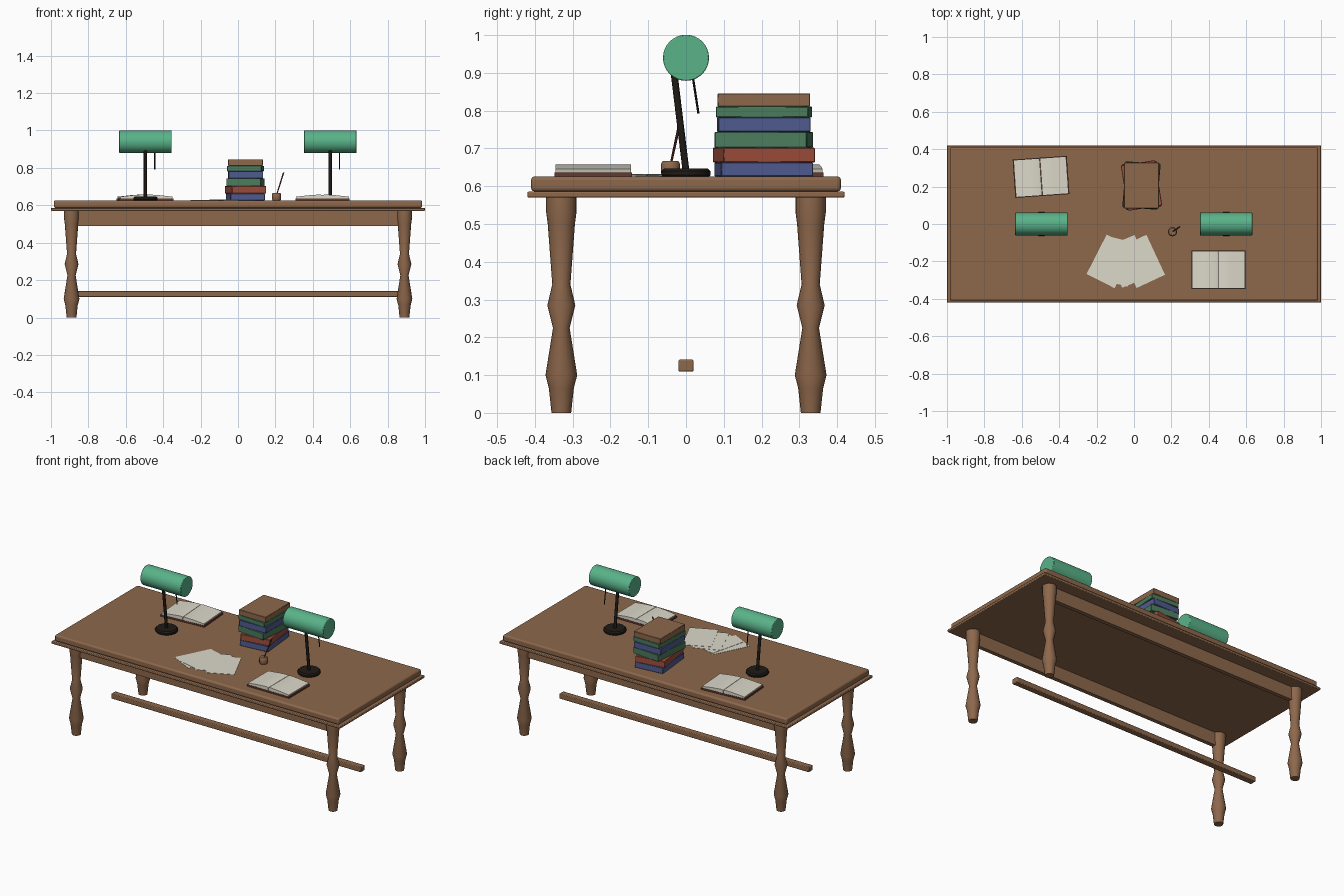
import bpy, bmesh, math
from mathutils import Vector

if "Cube" in bpy.data.objects:
    bpy.data.objects.remove(bpy.data.objects["Cube"])


def material(name, r, g, b):
    m = bpy.data.materials.new(name)
    m.diffuse_color = (r, g, b, 1)
    m.use_nodes = True
    m.node_tree.nodes["Principled BSDF"].inputs["Base Color"].default_value = m.diffuse_color
    return m


WOOD = material("wood", 0.27, 0.138, 0.072)
SHADE = material("lamp green", 0.10, 0.45, 0.25)
BLACK = material("dark metal", 0.014, 0.011, 0.008)
PAPER = material("paper", 0.72, 0.69, 0.59)
RED = material("book red", 0.34, 0.075, 0.045)
GREEN = material("book green", 0.07, 0.20, 0.11)
BLUE = material("book blue", 0.08, 0.105, 0.28)
COVER = material("dark cover", 0.13, 0.04, 0.025)


def finish(name, bm, mat, bevel=0, segments=2, smooth=True):
    bmesh.ops.recalc_face_normals(bm, faces=bm.faces)
    me = bpy.data.meshes.new(name)
    bm.to_mesh(me)
    bm.free()
    me.materials.append(mat)
    ob = bpy.data.objects.new(name, me)
    bpy.context.collection.objects.link(ob)
    if bevel:
        mod = ob.modifiers.new("bevel", 'BEVEL')
        mod.width = bevel
        mod.segments = segments
    if smooth:
        bpy.ops.object.select_all(action='DESELECT')
        ob.select_set(True)
        bpy.context.view_layer.objects.active = ob
        bpy.ops.object.shade_smooth_by_angle(angle=math.radians(35))
    return ob


def box(name, centre, size, mat, bevel=0, rot=0, segments=2):
    bm = bmesh.new()
    bmesh.ops.create_cube(bm, size=1)
    bmesh.ops.scale(bm, vec=size, verts=bm.verts)
    ob = finish(name, bm, mat, bevel, segments)
    ob.location = centre
    ob.rotation_euler.z = math.radians(rot)
    return ob


def rod(name, a, b, r1, r2, mat, sides=12, bevel=0):
    a, b = Vector(a), Vector(b)
    bm = bmesh.new()
    bmesh.ops.create_cone(bm, cap_ends=True, segments=sides, radius1=r1, radius2=r2, depth=(b - a).length)
    ob = finish(name, bm, mat, bevel)
    ob.location = (a + b) / 2
    ob.rotation_euler = (b - a).to_track_quat('Z', 'Y').to_euler()
    return ob


def lathe(name, profile, mat, centre, sides=16):
    bm = bmesh.new()
    rings = [[bm.verts.new((r * math.cos(t), r * math.sin(t), z))
              for t in (2 * math.pi * i / sides for i in range(sides))] for r, z in profile]
    for lo, hi in zip(rings, rings[1:]):
        for i in range(sides):
            j = (i + 1) % sides
            bm.faces.new((lo[i], lo[j], hi[j], hi[i]))
    bm.faces.new(rings[0])
    bm.faces.new(rings[-1])
    ob = finish(name, bm, mat)
    ob.location = centre
    return ob


TOP = 0.626

# Table top, aprons and stretcher
box("table_top", (0, 0, 0.606), (1.97, 0.82, 0.04), WOOD, 0.01, segments=3)
box("table_top_lip", (0, 0, 0.578), (2.0, 0.84, 0.016), WOOD, 0.004)
for y, side in ((-0.33, "front"), (0.33, "back")):
    box(side + "_apron", (0, y, 0.532), (1.76, 0.025, 0.084), WOOD)
box("stretcher", (0, 0, 0.125), (1.73, 0.04, 0.032), WOOD, 0.004)

# Turned legs
LEG = [(0.026, 0), (0.033, 0.065), (0.042, 0.10), (0.022, 0.225), (0.037, 0.285),
       (0.024, 0.34), (0.036, 0.50), (0.04, 0.53), (0.04, 0.572)]
for x in (-0.89, 0.89):
    for y in (-0.33, 0.33):
        lathe("leg", LEG, WOOD, (x, y, 0))

# Desk lamps
for x in (-0.495, 0.493):
    lathe("lamp_base", [(0.062, 0), (0.065, 0.004), (0.065, 0.014), (0.058, 0.021)],
          BLACK, (x, 0, TOP), 24)
    rod("lamp_post", (x, 0, 0.64), (x, -0.034, 0.92), 0.009, 0.009, BLACK)
    rod("lamp_shade", (x - 0.14, 0, 0.94), (x + 0.14, 0, 0.94), 0.061, 0.061, SHADE, 32, 0.003)
    rod("pull_chain", (x + 0.05, 0.018, 0.89), (x + 0.05, 0.033, 0.792), 0.003, 0.003, BLACK, 8)

# Stack of books: bottom, top, rotation, colour
STACK = [(TOP, 0.663, 5.5, BLUE), (0.663, 0.702, 9, RED), (0.702, 0.744, -5, GREEN),
         (0.744, 0.782, 1, BLUE), (0.782, 0.811, -3, GREEN), (0.811, 0.846, 0, WOOD)]
for lo, hi, rot, mat in STACK:
    box("stacked_book", (0.04, 0.206, (lo + hi) / 2), (0.185, 0.245, hi - lo), mat, 0.002, rot, 1)


# Open books: flat cover and two page blocks sloping down from the spine
def open_book(x, y, rot):
    box("open_book_cover", (x, y, TOP + 0.005), (0.29, 0.205, 0.01), COVER, 0, rot)
    for s in (-1, 1):
        bm = bmesh.new()
        pts = [(0.001, 0.009), (0.138, 0.009), (0.141, 0.02), (0.07, 0.028), (0.012, 0.032), (0.001, 0.028)]
        ring = [bm.verts.new((s * px, -0.1, pz)) for px, pz in pts]
        face = bm.faces.new(ring)
        out = bmesh.ops.extrude_face_region(bm, geom=[face])
        bmesh.ops.translate(bm, vec=(0, 0.2, 0),
                            verts=[v for v in out["geom"] if isinstance(v, bmesh.types.BMVert)])
        ob = finish("open_book_pages", bm, PAPER)
        ob.location = (x, y, TOP)
        ob.rotation_euler.z = math.radians(rot)


open_book(-0.497, 0.252, 4)
open_book(0.452, -0.245, 0)

# Fanned loose sheets
for i, (x, rot) in enumerate(((-0.125, -27), (-0.085, -14), (-0.03, 22), (0.04, 25))):
    box("loose_sheet", (x, -0.2, TOP + 0.001 + 0.0014 * i), (0.168, 0.236, 0.0014), PAPER, 0, rot)

# Ink pot and pen
lathe("ink_pot", [(0.021, 0), (0.025, 0.008), (0.025, 0.034), (0.02, 0.041)], WOOD, (0.206, -0.041, TOP), 12)
rod("pen", (0.206, -0.041, 0.655), (0.244, -0.015, 0.775), 0.003, 0.004, COVER, 8)
